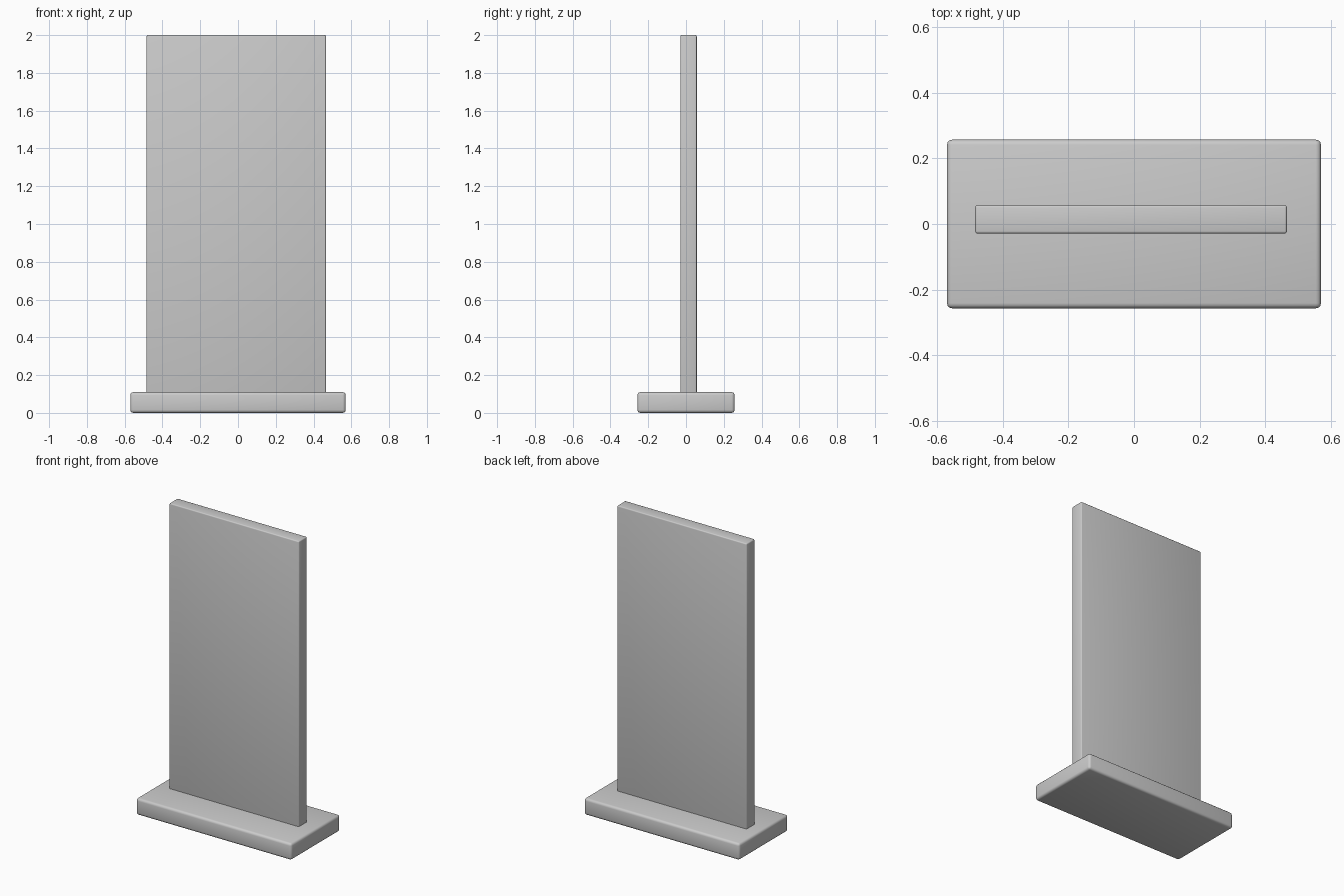
import bpy

if "Cube" in bpy.data.objects:
    bpy.data.objects.remove(bpy.data.objects["Cube"])


def rounded_box(name, lo, hi, radius):
    """Box between two corners with softly rounded edges."""
    centre = [(a + b) / 2 for a, b in zip(lo, hi)]
    bpy.ops.mesh.primitive_cube_add(size=1, location=centre)
    ob = bpy.context.object
    ob.name = name
    ob.scale = [b - a for a, b in zip(lo, hi)]
    bpy.ops.object.transform_apply(location=False, rotation=False, scale=True)
    mod = ob.modifiers.new("rounded_edges", 'BEVEL')
    mod.width = radius
    mod.segments = 3
    bpy.ops.object.modifier_apply(modifier=mod.name)
    bpy.ops.object.shade_smooth_by_angle()
    return ob


# Low rectangular foot
rounded_box("base", (-0.57, -0.257, 0.0), (0.57, 0.257, 0.11), 0.016)

# Thin upright slab, slightly off centre, set into the foot
rounded_box("upright_panel", (-0.484, -0.029, 0.09), (0.466, 0.057, 2.0), 0.007)
